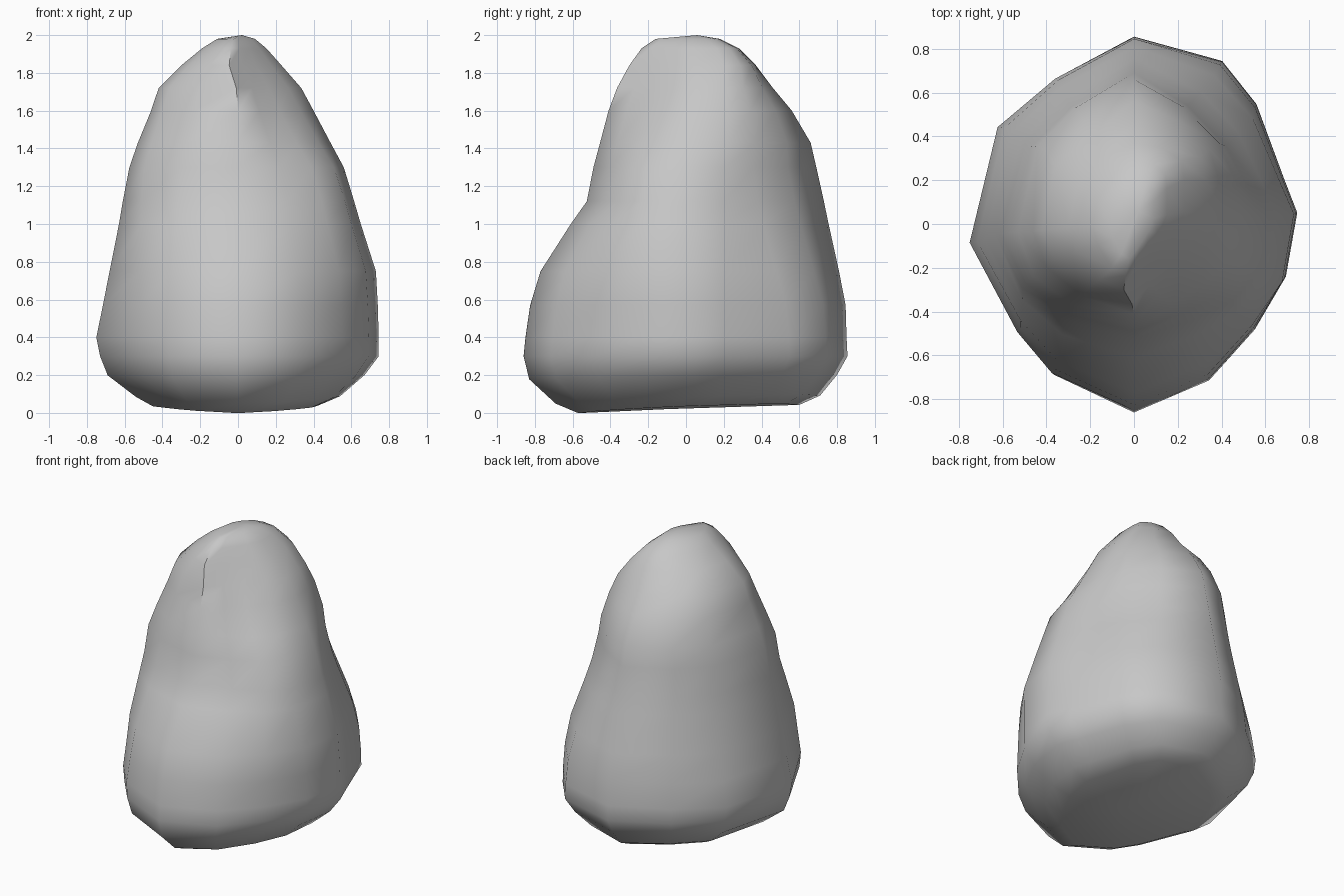
import bpy, bmesh
from mathutils import Vector

cube = bpy.data.objects.get("Cube")
if cube:
    bpy.data.objects.remove(cube, do_unlink=True)

# Stone colour
stone = bpy.data.materials.new("grey stone")
stone.use_nodes = True
colour = (0.57, 0.57, 0.57, 1)
stone.diffuse_color = colour
shader = next(n for n in stone.node_tree.nodes if n.type == "BSDF_PRINCIPLED")
shader.inputs["Base Color"].default_value = colour
shader.inputs["Roughness"].default_value = 0.9

# Unit outlines of the broad base, the waist, the shoulders and the crest
BASE = [(0, -1), (.46, -.83), (.74, -.56), (.93, -.28), (1, .06), (.92, .24), (.75, .64),
        (.54, .87), (0, 1), (-.48, .78), (-.83, .52), (-1, -.1), (-.71, -.58), (-.5, -.8)]
WAIST = [(0, -1), (.42, -.84), (.72, -.7), (.92, -.46), (1, .05), (.87, .29), (.73, .5),
         (.43, .77), (0, 1), (-.5, .76), (-.81, .5), (-1, -.08), (-.86, -.56), (-.53, -.84)]
SHOULDER = [(0, -1), (.24, -.74), (.5, -.5), (.8, -.22), (1, .12), (.98, .42), (.9, .64),
            (.5, .87), (0, 1), (-.5, .87), (-.86, .6), (-1, -.08), (-.87, -.46), (-.5, -.8)]
CREST = [(-.2, -1), (.05, -.8), (.38, -.52), (.75, -.2), (1, .15), (1, .58), (.95, .82),
         (.58, .96), (0, 1), (-.5, .76), (-.86, .42), (-1, -.05), (-.86, -.42), (-.52, -.85)]
KEYS = [(.5, BASE), (1.25, WAIST), (1.7, SHOULDER), (1.88, CREST)]

# Half-widths by height: z, left, right, front, back
LEVELS = [
    (.02, .45, .42, .57, .60), (.07, .54, .54, .69, .71), (.19, .69, .67, .83, .80),
    (.30, .73, .745, .86, .855), (.40, .75, .745, .85, .85), (.57, .715, .74, .825, .845),
    (.75, .68, .73, .77, .81), (1.0, .63, .65, .61, .755), (1.12, .61, .615, .525, .73),
    (1.3, .575, .56, .49, .69), (1.43, .53, .49, .455, .66), (1.6, .46, .40, .41, .56),
    (1.72, .42, .335, .365, .46), (1.84, .30, .23, .30, .37), (1.93, .19, .15, .235, .28),
    (1.98, .11, .09, .16, .18)]


def outline_at(z):
    """Blend the two outlines that lie below and above this height."""
    z = min(max(z, KEYS[0][0]), KEYS[-1][0])
    for (z0, low), (z1, high) in zip(KEYS, KEYS[1:]):
        if z <= z1:
            t = (z - z0) / (z1 - z0)
            return [Vector(a).lerp(Vector(b), t) for a, b in zip(low, high)]


def make_ring(bm, z, left, right, front, back):
    verts = []
    for u, v in outline_at(z):
        x = u * (right if u > 0 else left)
        y = v * (back if v > 0 else front)
        tilt = .04 * (y + abs(x)) * max(0, 1 - z / .3)
        verts.append(bm.verts.new((x, y, z + tilt)))
    return verts


# Boulder body: stacked rings closed by an apex and a base point
bm = bmesh.new()
rings = [make_ring(bm, *level) for level in LEVELS]
count = len(BASE)
for lower, upper in zip(rings, rings[1:]):
    for i in range(count):
        j = (i + 1) % count
        bm.faces.new((lower[i], lower[j], upper[j], upper[i]))
apex = bm.verts.new((.02, .06, 2))
foot = bm.verts.new((.03, -.1, .02))
for i in range(count):
    j = (i + 1) % count
    bm.faces.new((rings[-1][i], rings[-1][j], apex))
    bm.faces.new((rings[0][j], rings[0][i], foot))
bmesh.ops.recalc_face_normals(bm, faces=bm.faces)

mesh = bpy.data.meshes.new("boulder")
bm.to_mesh(mesh)
bm.free()
mesh.materials.append(stone)
boulder = bpy.data.objects.new("boulder", mesh)
bpy.context.collection.objects.link(boulder)

# Soft shading over the worn facets
bpy.context.view_layer.objects.active = boulder
boulder.select_set(True)
bpy.ops.object.shade_smooth_by_angle(angle=1.0)
